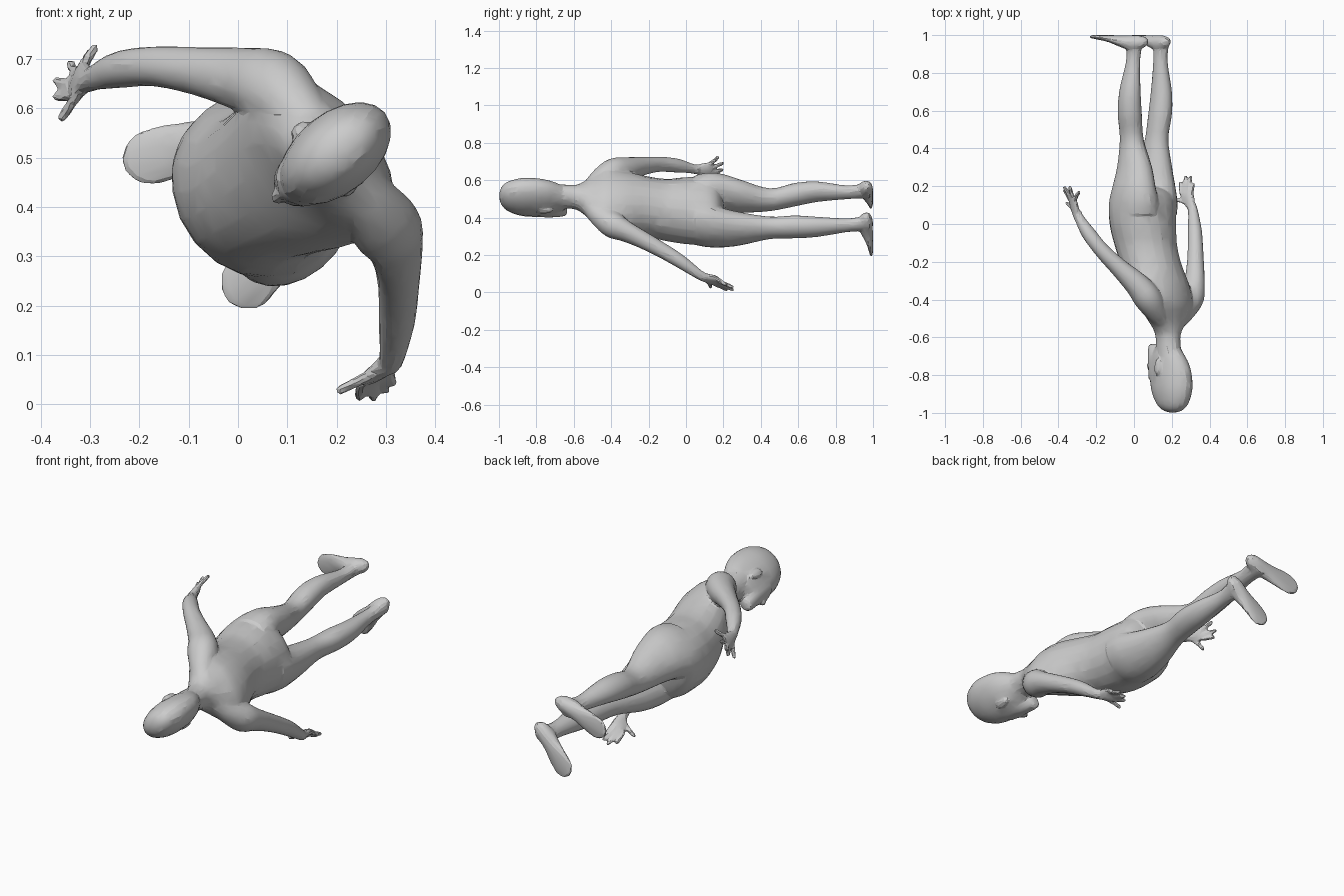
import bpy, bmesh, math
from mathutils import Vector

# Body axes: the figure lies along y, head at -y, turned about its long axis
FRONT = Vector((-0.77, 0, -0.64)).normalized()
SIDE = Vector((0.64, 0, -0.77)).normalized()
parts = []


def spline(rows, steps=4):
    """Catmull-Rom through rows of numbers."""
    out = []
    for i in range(len(rows) - 1):
        p = [rows[max(0, min(len(rows) - 1, i + k))] for k in (-1, 0, 1, 2)]
        for s in range(steps):
            t = s / steps
            out.append([0.5 * (2 * b + (c - a) * t + (2 * a - 5 * b + 4 * c - d) * t * t
                               + (3 * b - a - 3 * c + d) * t ** 3) for a, b, c, d in zip(*p)])
    out.append(list(rows[-1]))
    return out


def loft(name, rows, axes=None, ref=FRONT, sides=20):
    """Rows are x, y, z, half width, half depth; rings lie on axes or across the path."""
    rows = spline(rows)
    pts = [Vector(r[:3]) for r in rows]
    bm = bmesh.new()
    rings = []
    for i, r in enumerate(rows):
        if axes:
            u, v = axes
        else:
            t = (pts[min(i + 1, len(pts) - 1)] - pts[max(i - 1, 0)]).normalized()
            u = t.cross(ref).normalized()
            v = u.cross(t).normalized()
        rings.append([bm.verts.new(pts[i] + u * (r[3] * math.cos(k * math.tau / sides))
                                   + v * (r[4] * math.sin(k * math.tau / sides)))
                      for k in range(sides)])
    for p, q in zip(rings, rings[1:]):
        for k in range(sides):
            j = (k + 1) % sides
            bm.faces.new((p[k], p[j], q[j], q[k]))
    bm.faces.new(rings[0])
    bm.faces.new(rings[-1])
    bmesh.ops.recalc_face_normals(bm, faces=bm.faces)
    me = bpy.data.meshes.new(name)
    bm.to_mesh(me)
    bm.free()
    ob = bpy.data.objects.new(name, me)
    bpy.context.collection.objects.link(ob)
    parts.append(ob)
    return ob


BODY = (SIDE, FRONT)

# Torso from neck to crotch
loft("torso", [
    (.185, -.70, .515, .062, .070), (.18, -.60, .51, .062, .068), (.18, -.55, .505, .092, .075),
    (.18, -.49, .50, .155, .088), (.168, -.42, .50, .190, .112), (.135, -.32, .48, .182, .140),
    (.087, -.20, .457, .165, .158), (.06, -.10, .44, .168, .166), (.047, 0, .437, .184, .172),
    (.042, .10, .435, .192, .165), (.045, .15, .435, .182, .145), (.05, .18, .435, .14, .11),
    (.05, .20, .435, .07, .06)], BODY)

# Head: skull, jaw, nose and ears
loft("skull", [
    (.205, -.998, .515, .012, .02), (.205, -.985, .515, .042, .060), (.203, -.95, .513, .065, .098),
    (.20, -.88, .51, .080, .126), (.195, -.80, .507, .080, .130), (.188, -.74, .505, .074, .120),
    (.18, -.69, .505, .064, .098), (.178, -.65, .503, .055, .070)], BODY)
loft("jaw", [
    (.13, -.82, .455, .056, .05), (.125, -.72, .453, .053, .052), (.118, -.675, .448, .043, .047),
    (.110, -.645, .442, .030, .036), (.106, -.635, .44, .014, .018)], BODY)
loft("nose", [
    (.098, -.82, .434, .010, .012), (.088, -.77, .426, .012, .015),
    (.082, -.745, .421, .016, .017), (.090, -.732, .428, .012, .010)], BODY)
for s in (-1, 1):
    c = Vector((.175, 0, .497)) + SIDE * (s * .078)
    loft("ear", [(c.x, -.795, c.z, .006, .01), (c.x, -.775, c.z, .012, .022),
                 (c.x, -.74, c.z, .011, .018), (c.x, -.715, c.z, .006, .008)], BODY)

# Legs
loft("right_leg", [
    (-.0, .05, .50, .11, .15), (-.0, .12, .515, .105, .148), (0, .20, .525, .090, .128),
    (0.003, .30, .512, .075, .104), (-.012, .45, .495, .057, .067), (-.022, .58, .522, .060, .067),
    (-.022, .70, .538, .051, .061), (-.006, .85, .535, .035, .041),
    (.0, .93, .540, .034, .044), (.005, .985, .545, .038, .050)], BODY)
loft("left_leg", [
    (.10, .05, .375, .11, .14), (.105, .12, .36, .105, .138), (.108, .20, .345, .090, .124),
    (.11, .30, .34, .076, .102), (.12, .45, .345, .055, .067), (.138, .58, .350, .057, .067),
    (.145, .70, .35, .050, .060), (.14, .85, .358, .035, .041),
    (.142, .93, .365, .034, .044), (.142, .985, .370, .038, .048)], BODY)


def foot(name, heel, toe):
    """Wedge foot with the sole near y = 1."""
    h, t = Vector(heel), Vector(toe)
    rows = []
    for f, w, half in ((0, .014, .016), (.06, .034, .032), (.22, .041, .042), (.42, .044, .033),
                       (.65, .055, .019), (.85, .056, .012), (.96, .036, .009), (1, .012, .007)):
        p = h.lerp(t, f)
        rows.append((p.x, 1.0 - half, p.y, w, half))
    loft(name, rows, ref=Vector((0, 1, 0)))


foot("right_foot", (.065, .57), (-.232, .485))
foot("left_foot", (.178, .412), (-.018, .208))

# Arms with sloping shoulders, down to the wrist
loft("right_arm", [
    (.16, -.53, .54, .04, .045), (.115, -.46, .60, .060, .062), (.07, -.39, .642, .072, .076),
    (.015, -.32, .658, .064, .066),
    (-.08, -.23, .675, .048, .050), (-.17, -.14, .685, .040, .041), (-.24, -.05, .678, .038, .037),
    (-.29, .03, .662, .025, .027), (-.305, .065, .655, .024, .027)])
loft("left_arm", [
    (.22, -.53, .47, .04, .045), (.265, -.46, .41, .060, .060), (.300, -.39, .36, .070, .072),
    (.318, -.32, .325, .053, .060),
    (.325, -.22, .275, .045, .047), (.325, -.12, .22, .040, .041), (.322, -.03, .165, .036, .037),
    (.312, .07, .095, .025, .027), (.303, .10, .08, .024, .027)])


def hand(name, wrist, palm, tips, across):
    """Flat palm, four fingers fanned across it and a thumb first in the list."""
    w, p, a = Vector(wrist), Vector(palm), Vector(across).normalized()
    d = p - w
    flat = d.cross(a).normalized()
    rows = [(*(w + d * f), b, c) for f, b, c in
            ((-.1, .02, .02), (.3, .030, .02), (.8, .041, .018), (1.1, .038, .014))]
    loft(name + "_palm", rows, ref=flat)
    for i, tip in enumerate(tips):
        base = w + d * .35 + a * -.02 if i == 0 else p + a * (.021 * (i - 2.5))
        tip = Vector(tip)
        mid = base.lerp(tip, .5) + d * .05
        loft(name + "_finger", [(*base, .012, .012), (*mid, .0115, .0115),
                                (*base.lerp(tip, .92), .010, .010), (*tip, .005, .005)],
             ref=flat, sides=10)


hand("right_hand", (-.303, .045, .658), (-.325, .125, .655),
     [(-.36, .115, .575), (-.372, .185, .622), (-.372, .20, .655), (-.342, .203, .693),
      (-.287, .175, .728)], (.35, 0, .94))
hand("left_hand", (.306, .085, .085), (.278, .155, .062),
     [(.198, .135, .025), (.245, .225, .012), (.275, .258, .010), (.302, .255, .025),
      (.316, .215, .038)], (.82, 0, .57))

# Fuse the parts into one skin, soften the joins and reduce to facets
bpy.ops.object.select_all(action='DESELECT')
for ob in parts:
    ob.select_set(True)
body = parts[0]
bpy.context.view_layer.objects.active = body
bpy.ops.object.join()
body.name = "human_figure"
m = body.modifiers.new("fuse", 'REMESH')
m.mode = 'VOXEL'
m.voxel_size = .0065
m = body.modifiers.new("soften", 'SMOOTH')
m.factor = .5
m.iterations = 6
m = body.modifiers.new("facet", 'DECIMATE')
m.ratio = .05
for name in ("fuse", "soften", "facet"):
    bpy.ops.object.modifier_apply(modifier=name)
bpy.ops.object.shade_smooth_by_angle(angle=math.radians(15))
